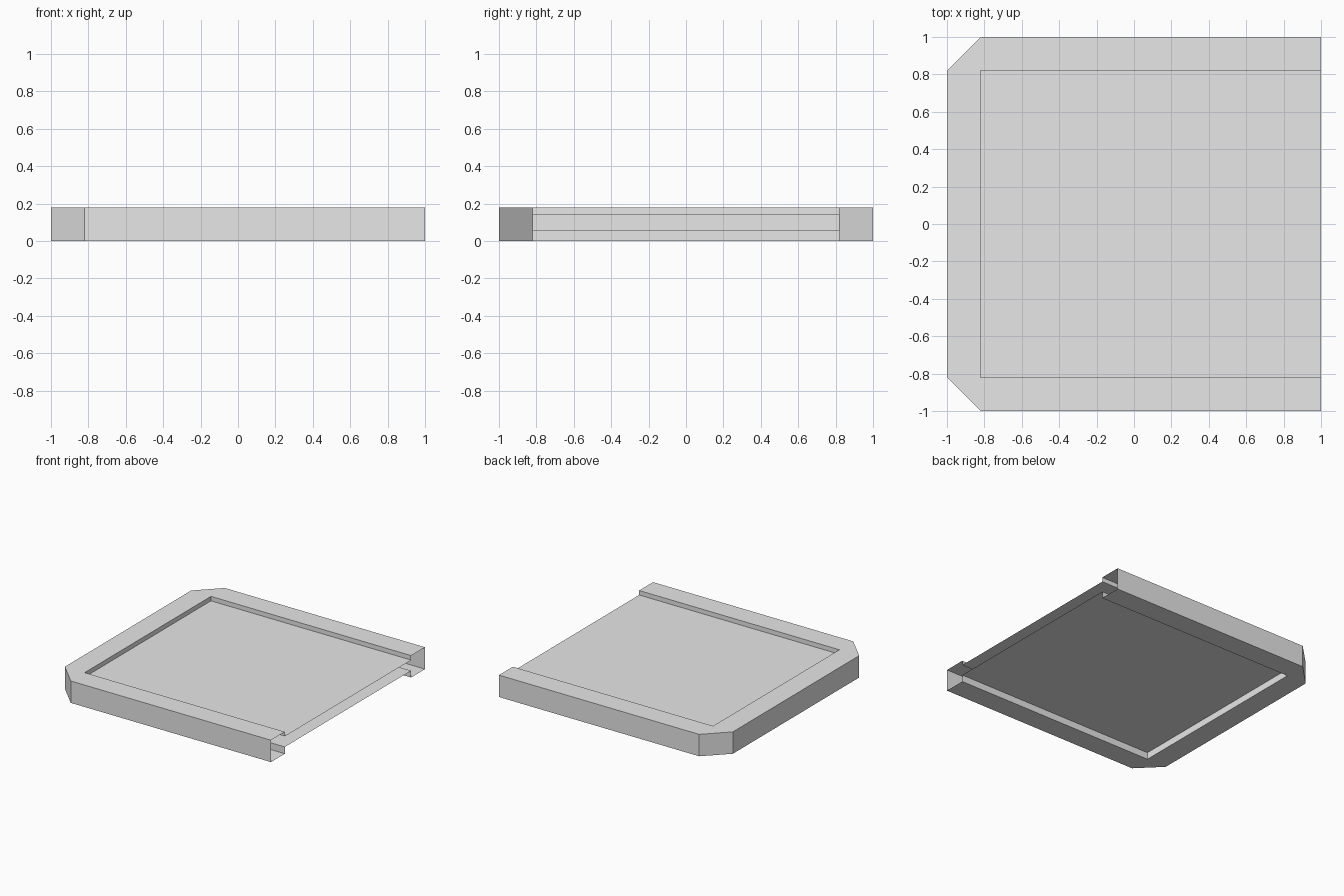
import bpy
import bmesh

cube = bpy.data.objects.get("Cube")
if cube:
    bpy.data.objects.remove(cube, do_unlink=True)

# Plain grey finish
grey = bpy.data.materials.new("plain_grey")
grey.use_nodes = True
colour = (0.8, 0.8, 0.8, 1.0)
grey.diffuse_color = colour
grey.node_tree.nodes["Principled BSDF"].inputs["Base Color"].default_value = colour

HEIGHT = 0.18
RIM = 0.82           # inner edge of the rim, also where the corners are cut
PANEL_TOP = 0.143
PANEL_BOTTOM = 0.056

# Outer outline with two cut corners, and the recess outline, both open at +x
outer = [(1, -1), (-RIM, -1), (-1, -RIM), (-1, RIM), (-RIM, 1), (1, 1)]
inner = [(1, -RIM), (-RIM, -RIM), (-RIM, RIM), (1, RIM)]

bm = bmesh.new()


def ring(points, z):
    return [bm.verts.new((x, y, z)) for x, y in points]


def strip(a, b):
    for i in range(len(a) - 1):
        bm.faces.new((a[i], a[i + 1], b[i + 1], b[i]))


def sheet(rim_z, panel_z):
    """Flat rim, lip and recessed panel; returns the outer edge."""
    edge, lip, panel = ring(outer, rim_z), ring(inner, rim_z), ring(inner, panel_z)
    bm.faces.new(edge + lip[::-1])
    strip(lip, panel)
    bm.faces.new(panel)
    return edge


# Hollow tray: top and bottom sheets joined by the outer wall, open at the +x end
top_edge = sheet(HEIGHT, PANEL_TOP)
bottom_edge = sheet(0, PANEL_BOTTOM)
strip(bottom_edge, top_edge)

# Turn every face outward
bmesh.ops.recalc_face_normals(bm, faces=bm.faces[:])
top_panel = max((f for f in bm.faces if abs(f.normal.z) > 0.9),
                key=lambda f: f.calc_center_median().z)
if top_panel.normal.z < 0:
    bmesh.ops.reverse_faces(bm, faces=bm.faces[:])

mesh = bpy.data.meshes.new("hollow_tray")
bm.to_mesh(mesh)
bm.free()
mesh.materials.append(grey)
tray = bpy.data.objects.new("hollow_tray", mesh)
bpy.context.collection.objects.link(tray)
